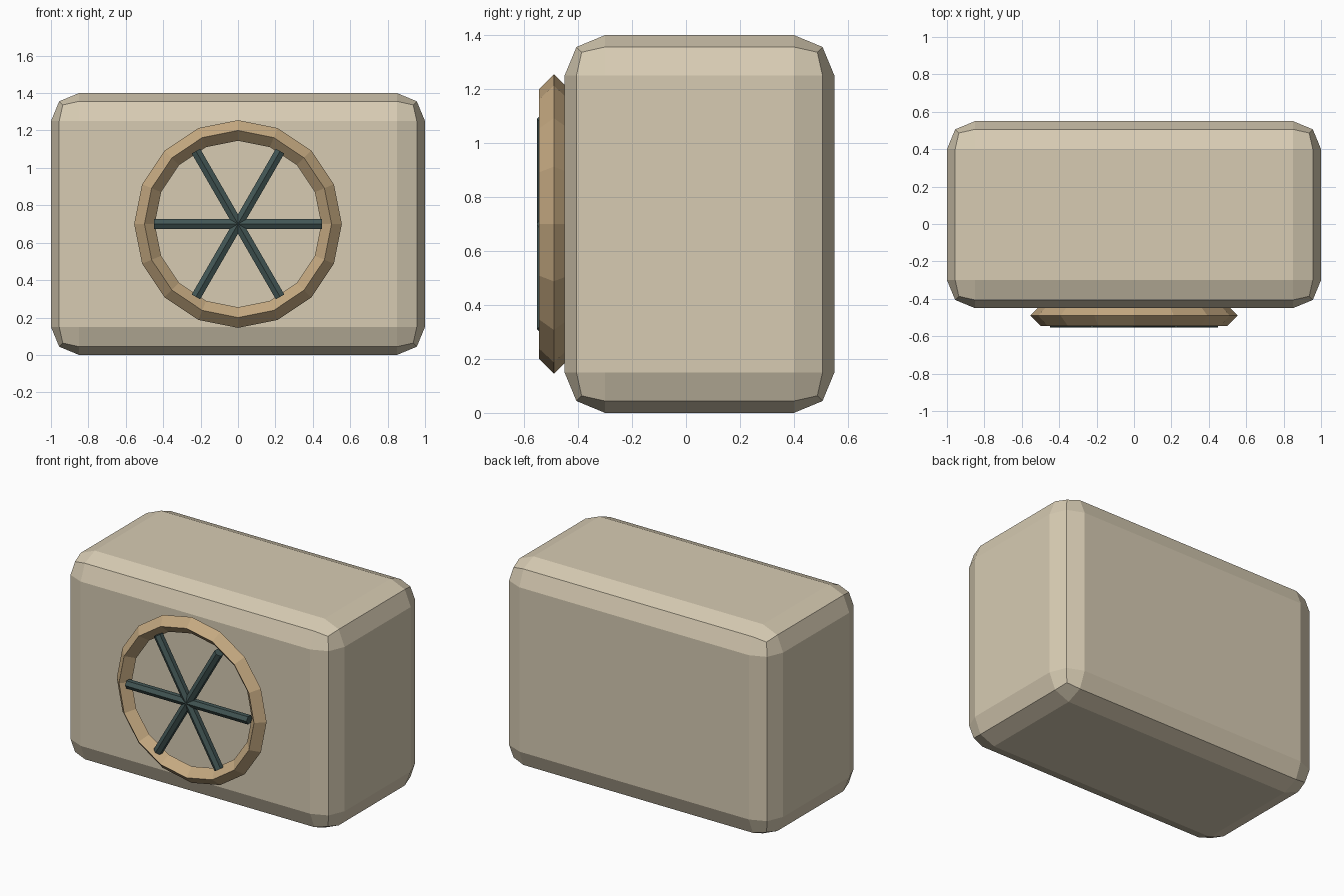
import bpy
from math import radians
from mathutils import Matrix

default = bpy.data.objects.get("Cube")
if default:
    bpy.data.objects.remove(default, do_unlink=True)


def make_material(name, rgb):
    mat = bpy.data.materials.new(name)
    mat.use_nodes = True
    color = (*rgb, 1)
    mat.diffuse_color = color
    mat.node_tree.nodes["Principled BSDF"].inputs["Base Color"].default_value = color
    return mat


def finish(name, mat):
    obj = bpy.context.object
    obj.name = name
    obj.data.materials.append(mat)
    return obj


cream = make_material("cream casing", (0.68, 0.60, 0.45))
tan = make_material("tan ring", (0.56, 0.40, 0.22))
teal = make_material("dark teal bars", (0.055, 0.093, 0.09))

# Casing: a block with rounded edges in two facets
bpy.ops.mesh.primitive_cube_add(size=1, location=(0, 0.05, 0.7))
casing = finish("casing", cream)
casing.data.transform(Matrix.Diagonal((2, 1, 1.4, 1)))
bevel = casing.modifiers.new("rounded edges", 'BEVEL')
bevel.width = 0.15
bevel.segments = 2

# Fan ring: diamond cross-section, sixteen sides
bpy.ops.mesh.primitive_torus_add(
    major_segments=16, minor_segments=4, major_radius=0.5, minor_radius=0.055,
    location=(0, -0.49, 0.7), rotation=(radians(90), 0, 0))
finish("fan_ring", tan)

# Grille bars: three crossing hexagonal rods, flat side to the front
for i in range(3):
    bpy.ops.mesh.primitive_cylinder_add(
        vertices=6, radius=0.03, depth=0.9, location=(0, -0.523, 0.7),
        rotation=(0, radians(90 + 60 * i), 0))
    finish(f"grille_bar_{i + 1}", teal)

# Faceted shading throughout
for obj in bpy.context.scene.objects:
    if obj.type == 'MESH':
        obj.data.shade_flat()
